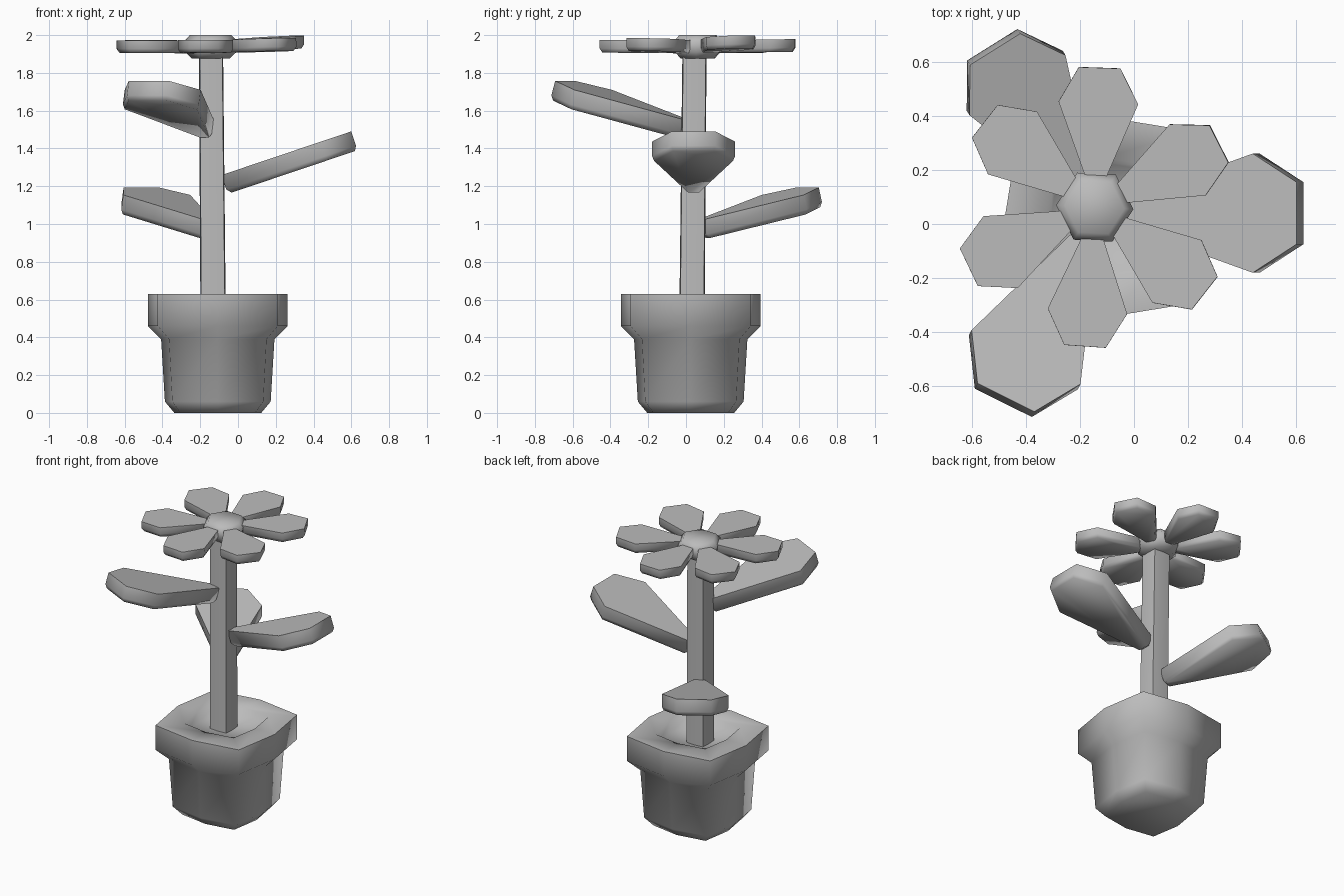
import bpy, bmesh, math
from mathutils import Matrix, Vector

old = bpy.data.objects.get("Cube")
if old:
    bpy.data.objects.remove(old, do_unlink=True)

grey = bpy.data.materials.new("plain_grey")
grey.use_nodes = True
GREY = (0.5, 0.5, 0.5, 1)
grey.diffuse_color = GREY
grey.node_tree.nodes["Principled BSDF"].inputs["Base Color"].default_value = GREY


def loft(name, rings, matrix=Matrix()):
    """Skin a stack of equal-length rings and close both ends."""
    bm = bmesh.new()
    loops = [[bm.verts.new(matrix @ Vector(p)) for p in ring] for ring in rings]
    n = len(loops[0])
    for low, high in zip(loops, loops[1:]):
        for i in range(n):
            j = (i + 1) % n
            bm.faces.new((low[i], low[j], high[j], high[i]))
    bm.faces.new(loops[0][::-1])
    bm.faces.new(loops[-1])
    bmesh.ops.recalc_face_normals(bm, faces=bm.faces)
    mesh = bpy.data.meshes.new(name)
    bm.to_mesh(mesh)
    bm.free()
    mesh.materials.append(grey)
    obj = bpy.data.objects.new(name, mesh)
    bpy.context.collection.objects.link(obj)
    bpy.ops.object.select_all(action="DESELECT")
    obj.select_set(True)
    bpy.context.view_layer.objects.active = obj
    bpy.ops.object.shade_smooth_by_angle(angle=math.radians(72))
    return obj


def soft_square(x, y, z, half, corner=0.86):
    """Square ring whose side midpoints bulge outward."""
    ring = []
    for i in range(8):
        a = math.radians(45 * i)
        r = half if i % 2 == 0 else half * corner * math.sqrt(2)
        ring.append((x + r * math.cos(a), y + r * math.sin(a), z))
    return ring


def hexagon(z, radius):
    angles = [math.radians(60 * i - 3) for i in range(6)]
    return [(radius * math.cos(a), radius * math.sin(a), z) for a in angles]


def blade(name, origin, heading, pitch, stations, wall, depth, shrink):
    """Tapered slab (leaf or petal) from (distance, half width) stations."""
    outline = [(r, -w) for r, w in stations] + [(r, w) for r, w in reversed(stations)]
    mid = sum(r for r, w in stations) / len(stations)
    under = [(mid + (r - mid) * shrink, w * shrink, -depth) for r, w in outline]
    rings = [under, [(r, w, -wall) for r, w in outline], [(r, w, 0) for r, w in outline]]
    matrix = (Matrix.Translation(origin)
              @ Matrix.Rotation(math.radians(heading), 4, "Z")
              @ Matrix.Rotation(math.radians(-pitch), 4, "Y"))
    return loft(name, rings, matrix)


# Pot with a thick rim and a shallow hollow
POT = (-0.107, 0.025)
profile = [(0, 0.23), (0.06, 0.28), (0.39, 0.30), (0.46, 0.37),
           (0.63, 0.37), (0.63, 0.22), (0.57, 0.20)]
loft("pot", [soft_square(*POT, z, half) for z, half in profile])

# Slightly leaning stem
loft("stem", [soft_square(-0.132, 0.032, 0.55, 0.067, 0.93),
              soft_square(-0.143, 0.045, 1.92, 0.064, 0.93)])

# Three leaves around the stem: height, heading, pitch, size
leaf_shape = [(0.05, 0.03), (0.605, 0.22), (0.775, 0.115)]
leaves = {"leaf_low": (1.012, 122, 14.3, 0.95),
          "leaf_middle": (1.243, 0, 18.6, 1.0),
          "leaf_high": (1.54, 243.6, 16, 1.02)}
for name, (z, heading, pitch, size) in leaves.items():
    shape = [(r * size, w * size) for r, w in leaf_shape]
    blade(name, (-0.135, 0.04, z), heading, pitch, shape, 0.08, 0.105, 0.95)

# Flower: bevelled centre and six petals
FLOWER = Vector((-0.145, 0.062, 0))
loft("flower_centre", [hexagon(1.875, 0.10), hexagon(1.91, 0.135),
                       hexagon(1.965, 0.143), hexagon(2.0, 0.11)],
     Matrix.Translation(FLOWER))
petal_shape = [(0.09, 0.03), (0.385, 0.147), (0.515, 0.077)]
petals = [(27, 3), (88, 1), (142, 0.5), (205.5, 0.3), (266, 0.5), (322, 1.5)]
for i, (heading, pitch) in enumerate(petals):
    blade(f"petal_{i + 1}", FLOWER + Vector((0, 0, 1.97)), heading, pitch,
          petal_shape, 0.045, 0.067, 0.92)
